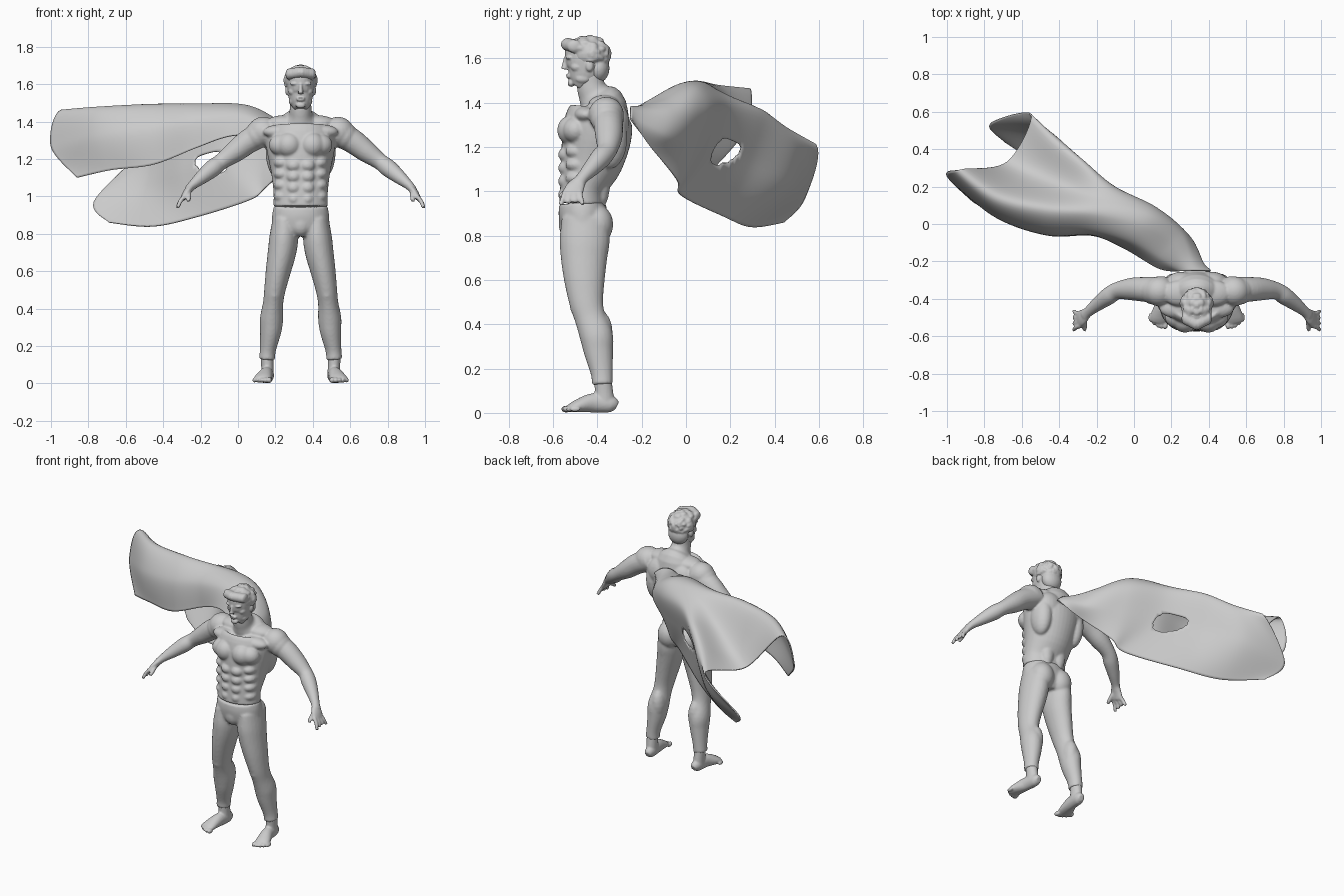
import bpy, bmesh, math, random
from mathutils import Vector

CX = 0.335          # centre line of the standing figure
random.seed(4)


def spline(pts, n):
    """Catmull-Rom through points of any dimension."""
    out = []
    for i in range(len(pts) - 1):
        a, b, c, d = pts[max(i - 1, 0)], pts[i], pts[i + 1], pts[min(i + 2, len(pts) - 1)]
        for k in range(n):
            t = k / n
            out.append([0.5 * (2*q + (r - p)*t + (2*p - 5*q + 4*r - s)*t*t + (3*q - p - 3*r + s)*t**3)
                        for p, q, r, s in zip(a, b, c, d)])
    out.append(list(pts[-1]))
    return out


def tube(bm, pts, both=True, ref=(0, 1, 0), seg=24, n=4):
    """Closed elliptical loft through (x, y, z, rx, ry), mirrored when both is set."""
    for sx in ((1, -1) if both else (1,)):
        path = spline([(sx * p[0],) + tuple(p[1:]) for p in pts], n)
        rings = []
        for i, p in enumerate(path):
            q0, q1 = path[max(i - 1, 0)], path[min(i + 1, len(path) - 1)]
            t = (Vector(q1[:3]) - Vector(q0[:3])).normalized()
            u = Vector(ref).cross(t).normalized()
            w = t.cross(u)
            rings.append([bm.verts.new(Vector(p[:3]) + u * p[3] * math.cos(a) + w * p[4] * math.sin(a))
                          for a in (2 * math.pi * k / seg for k in range(seg))])
        for r, s in zip(rings, rings[1:]):
            for k in range(seg):
                bm.faces.new((r[k], r[(k + 1) % seg], s[(k + 1) % seg], s[k]))
        bm.faces.new(rings[0])
        bm.faces.new(rings[-1])


def ball(bm, loc, size, seg=16):
    """Ellipsoid as a short loft, mirrored when off the centre line."""
    angles = [.12 + (math.pi - .24) * k / (seg // 2) for k in range(seg // 2 + 1)]
    tube(bm, [(loc[0], loc[1], loc[2] - size[2] * math.cos(a), size[0] * math.sin(a), size[1] * math.sin(a))
              for a in angles], both=loc[0] != 0, seg=seg, n=1)


def finish(bm, name, voxel=0, smooth=2):
    bmesh.ops.recalc_face_normals(bm, faces=bm.faces)
    me = bpy.data.meshes.new(name)
    bm.to_mesh(me)
    bm.free()
    me.shade_smooth()
    ob = bpy.data.objects.new(name, me)
    bpy.context.collection.objects.link(ob)
    if voxel:
        ob.location.x = CX
        r = ob.modifiers.new("fuse", 'REMESH')
        r.mode, r.voxel_size, r.use_smooth_shade = 'VOXEL', voxel, True
        s = ob.modifiers.new("soften", 'SMOOTH')
        s.factor, s.iterations = 0.5, smooth
    return ob


# Torso, neck and muscles
bm = bmesh.new()
tube(bm, [(0, -.468, .945, .146, .104), (0, -.462, 1.02, .145, .106), (0, -.427, 1.13, .158, .14),
          (0, -.402, 1.25, .182, .156), (0, -.395, 1.33, .182, .148), (0, -.385, 1.39, .135, .115),
          (0, -.41, 1.43, .07, .078), (0, -.428, 1.47, .058, .064), (0, -.435, 1.53, .056, .06)],
     both=False, seg=40)
ball(bm, (.062, -.515, 1.275), (.068, .066, .068), 24)      # chest
ball(bm, (.1, -.497, 1.275), (.07, .06, .06), 24)
for z, w in ((.985, .037), (1.045, .042), (1.105, .042), (1.165, .044)):
    ball(bm, (.036, -.535, z), (w, .042, .036))             # stomach
    ball(bm, (.098, -.485, z + .015), (.048, .06, .036))    # ribs
ball(bm, (.125, -.345, 1.24), (.062, .08, .14), 24)         # side of the back
ball(bm, (.08, -.32, 1.31), (.09, .065, .09), 24)           # shoulder blade
ball(bm, (.085, -.37, 1.392), (.1, .07, .042), 24)          # neck to shoulder
ball(bm, (.1, -.45, 1.345), (.1, .055, .04), 24)            # collar bone
ball(bm, (.045, -.385, 1.06), (.05, .045, .14))             # lower back

# Arms
ball(bm, (.2, -.36, 1.345), (.085, .08, .08), 24)
ball(bm, (.235, -.358, 1.325), (.066, .072, .074), 24)
tube(bm, [(.17, -.355, 1.35, .07, .075), (.27, -.35, 1.3, .066, .067), (.35, -.348, 1.24, .058, .06),
          (.425, -.357, 1.185, .044, .046), (.47, -.385, 1.15, .047, .047), (.525, -.425, 1.105, .038, .038),
          (.578, -.468, 1.06, .025, .028), (.6, -.488, 1.035, .022, .033)])

# Hands
tube(bm, [(.585, -.475, 1.05, .02, .028), (.61, -.498, 1.02, .019, .042), (.628, -.512, .99, .015, .045)])
for i in range(4):
    y = -.545 + .022 * i
    tube(bm, [(.622, y, 1.0, .013, .013), (.644, y - .008 + .004 * i, .972, .012, .012),
              (.658, y - .022 + .012 * i, .938 + .006 * (i % 3), .0105, .0105)], seg=10)
tube(bm, [(.598, -.5, 1.03, .014, .014), (.597, -.54, 1.0, .013, .013), (.6, -.57, .975, .011, .011)], seg=10)
finish(bm, "torso_and_arms", .007, 3)

# Hips and legs
bm = bmesh.new()
tube(bm, [(0, -.47, .95, .142, .102), (0, -.465, .9, .152, .11), (0, -.46, .83, .147, .103),
          (0, -.46, .785, .09, .08)], both=False, seg=40)
tube(bm, [(.085, -.455, .88, .065, .105), (.09, -.457, .78, .077, .113), (.1, -.46, .7, .076, .105),
          (.12, -.458, .6, .067, .092), (.138, -.45, .5, .057, .077), (.147, -.433, .43, .054, .07),
          (.155, -.405, .35, .062, .075), (.16, -.395, .28, .057, .067), (.175, -.38, .18, .043, .05),
          (.18, -.377, .127, .043, .047)])
ball(bm, (.07, -.405, .85), (.076, .077, .09), 24)          # seat
ball(bm, (0, -.53, .85), (.055, .045, .065))
ball(bm, (.14, -.475, .485), (.04, .05, .06))               # knee
ball(bm, (.14, -.385, .36), (.046, .055, .1))               # calf
finish(bm, "hips_and_legs", .008, 4)

# Bare feet
bm = bmesh.new()
tube(bm, [(.18, -.375, .15, .035, .039), (.178, -.37, .09, .033, .042), (.177, -.37, .04, .034, .05)])
tube(bm, [(.173, -.312, .03, .018, .02), (.175, -.34, .04, .032, .038), (.183, -.42, .045, .036, .043),
          (.2, -.49, .031, .046, .029), (.207, -.525, .02, .045, .018)], ref=(0, 0, 1))
for i in range(5):
    ball(bm, (.168 + .02 * i, -.54 + .005 * i * i / 2, .017), (.014 - .001 * i, .024, .016 - .001 * i))
finish(bm, "feet", .006, 1)

# Head and face
bm = bmesh.new()
tube(bm, [(0, -.493, 1.472, .034, .034), (0, -.48, 1.49, .05, .054), (0, -.465, 1.52, .062, .071),
          (0, -.455, 1.55, .068, .085), (0, -.45, 1.6, .073, .096), (0, -.448, 1.65, .07, .093),
          (0, -.447, 1.685, .04, .055)], both=False)
tube(bm, [(0, -.54, 1.6, .01, .012), (0, -.546, 1.57, .011, .013), (0, -.55, 1.55, .015, .014)],
     both=False, seg=12)
ball(bm, (0, -.518, 1.487), (.026, .016, .017))             # chin
ball(bm, (0, -.528, 1.514), (.022, .013, .006))             # lips
ball(bm, (0, -.529, 1.524), (.024, .013, .005))
ball(bm, (.03, -.525, 1.602), (.028, .018, .009))           # brow
ball(bm, (.042, -.49, 1.56), (.024, .03, .022))             # cheek
ball(bm, (.045, -.465, 1.508), (.018, .035, .022))          # jaw
ball(bm, (.072, -.435, 1.565), (.011, .018, .026))          # ear
finish(bm, "head", .005, 2)

# Hair with tousled locks
bm = bmesh.new()
ball(bm, (0, -.437, 1.62), (.084, .092, .077), 24)
ball(bm, (0, -.395, 1.555), (.068, .05, .065), 24)
for i in range(80):
    a, h = random.uniform(0, 2 * math.pi), random.uniform(-.5, 1)
    c = math.sqrt(max(0, 1 - h * h))
    x, y, z = .079 * c * math.cos(a), -.44 + .084 * c * math.sin(a), 1.62 + .072 * h
    if z > 1.645 or y > -.43:
        ball(bm, (max(abs(x), .004), y, z), (.015, .022, .014), 10)
for i in range(5):
    ball(bm, (.008 + .014 * i, -.532 + .007 * i, 1.662 - .002 * i), (.017, .034, .03))   # fringe
finish(bm, "hair", .006, 2)

# Wind-blown cape: rows run from the shoulders to the hem, columns over the folds
sections = [
    [(.12, -.23, 1.33), (.14, -.18, 1.4), (.2, -.11, 1.41), (.25, -.07, 1.38), (.28, -.06, 1.33),
     (.31, -.09, 1.25), (.3, -.16, 1.2)],
    [(-.05, -.13, 1.32), (-.02, -.09, 1.44), (.03, -.01, 1.485), (.08, .06, 1.46), (.12, .085, 1.37),
     (.13, .04, 1.22), (.15, -.04, 1.05)],
    [(-.22, -.06, 1.26), (-.24, -.04, 1.41), (-.22, .05, 1.49), (-.17, .13, 1.46), (-.11, .2, 1.39),
     (-.09, .14, 1.19), (.06, -.02, .98)],
    [(-.45, -.06, 1.17), (-.48, -.04, 1.37), (-.47, .08, 1.49), (-.37, .2, 1.35), (-.28, .34, 1.36),
     (-.29, .28, 1.12), (-.22, .16, .89)],
    [(-.68, .02, 1.14), (-.75, .05, 1.33), (-.73, .15, 1.475), (-.55, .27, 1.24), (-.43, .46, 1.28),
     (-.49, .47, 1.05), (-.46, .29, .84)],
    [(-.86, .12, 1.1), (-1, .26, 1.27), (-.93, .29, 1.46), (-.68, .33, 1.19), (-.55, .585, 1.21),
     (-.77, .535, .97), (-.69, .44, .86)]]
sections.insert(0, [(.2 + .035 * i, -.25, 1.38 - .006 * (i - 3) ** 2) for i in range(7)])
rows = [spline(s, 10) for s in sections]
columns = [spline([r[k] for r in rows], 12) for k in range(len(rows[0]))]
bm = bmesh.new()
grid = [[bm.verts.new(p) for p in col] for col in columns]
tear = Vector((-.14, .18, 1.18))
for g, h in zip(grid, grid[1:]):
    for i in range(len(g) - 1):
        d = sum((v.co for v in (g[i], h[i + 1])), Vector()) / 2 - tear
        if (d.x / .1) ** 2 + (d.y / .1) ** 2 + (d.z / .045) ** 2 > 1:   # leave the tear in the cloth open
            bm.faces.new((g[i], g[i + 1], h[i + 1], h[i]))
bmesh.ops.delete(bm, geom=[v for v in bm.verts if not v.link_faces], context='VERTS')
rim = [v for v in bm.verts if v.is_boundary and (v.co - tear).length < .15]
for _ in range(4):
    bmesh.ops.smooth_vert(bm, verts=rim, factor=.5, use_axis_x=True, use_axis_y=True, use_axis_z=True)
cape = finish(bm, "cape")
s = cape.modifiers.new("cloth", 'SOLIDIFY')
s.thickness, s.offset = .008, 0
